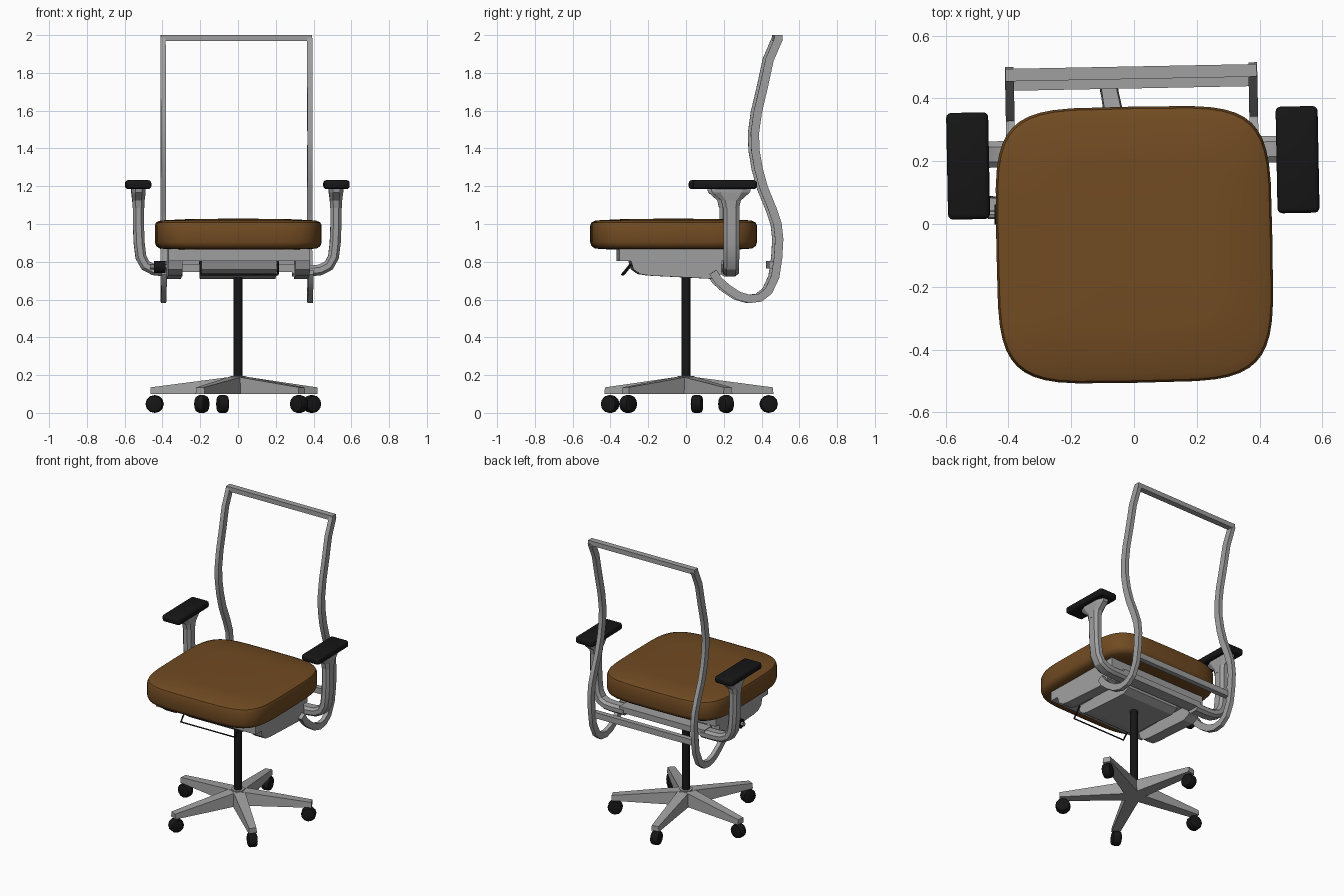
import bpy, bmesh, math
from mathutils import Vector, Matrix

if "Cube" in bpy.data.objects:
    bpy.data.objects.remove(bpy.data.objects["Cube"])


def material(name, color, rough=0.6):
    m = bpy.data.materials.new(name)
    m.use_nodes = True
    m.diffuse_color = color
    bsdf = m.node_tree.nodes["Principled BSDF"]
    bsdf.inputs["Base Color"].default_value = color
    bsdf.inputs["Roughness"].default_value = rough
    return m


GREY = material("grey metal", (0.35, 0.35, 0.35, 1))
BLACK = material("black plastic", (0.008, 0.008, 0.008, 1))
BROWN = material("brown fabric", (0.165, 0.07, 0.016, 1))

# The upper half is swivelled slightly on the post
SWIVEL = Matrix.Rotation(math.radians(1.1), 4, "Z")


def finish(name, bm, mat, matrix=SWIVEL, smooth=None):
    bmesh.ops.recalc_face_normals(bm, faces=bm.faces)
    bm.transform(matrix)
    me = bpy.data.meshes.new(name)
    bm.to_mesh(me)
    bm.free()
    me.materials.append(mat)
    ob = bpy.data.objects.new(name, me)
    bpy.context.collection.objects.link(ob)
    if smooth:
        bpy.ops.object.select_all(action="DESELECT")
        ob.select_set(True)
        bpy.context.view_layer.objects.active = ob
        bpy.ops.object.shade_smooth_by_angle(angle=math.radians(smooth))
    return ob


def loft(name, rings, mat, **kw):
    """Skin a list of equal-length rings of points and cap both ends."""
    bm = bmesh.new()
    loops = [[bm.verts.new(p) for p in ring] for ring in rings]
    for a, b in zip(loops, loops[1:]):
        for i in range(len(a)):
            j = (i + 1) % len(a)
            bm.faces.new((a[i], a[j], b[j], b[i]))
    bm.faces.new(loops[0])
    bm.faces.new(loops[-1])
    return finish(name, bm, mat, **kw)


def sweep(name, path, section, place, mat, **kw):
    """Carry a section (in-plane offset, sideways offset) along a planar path."""
    pts = [Vector(p) for p in path]
    rings = []
    for i, p in enumerate(pts):
        t = (pts[min(i + 1, len(pts) - 1)] - pts[max(i - 1, 0)]).normalized()
        n = Vector((-t.y, t.x))
        rings.append([place(*(p + n * a), b) for a, b in section])
    return loft(name, rings, mat, **kw)


def box(name, x, y, z, mat, bevel=0.0, upright_only=False, **kw):
    bm = bmesh.new()
    bmesh.ops.create_cube(bm, size=1)
    size = Vector((x[1] - x[0], y[1] - y[0], z[1] - z[0]))
    mid = Vector((sum(x), sum(y), sum(z))) / 2
    bm.transform(Matrix.Translation(mid) @ Matrix.Diagonal(size.to_4d()))
    if bevel:
        edges = [e for e in bm.edges if not upright_only
                 or abs(e.verts[0].co.z - e.verts[1].co.z) > 0.001]
        bmesh.ops.bevel(bm, geom=edges, offset=bevel, segments=3,
                        profile=0.5, affect="EDGES")
    return finish(name, bm, mat, **kw)


def cylinder(name, radius, length, matrix, mat, sides=16, bevel=0.0, **kw):
    bm = bmesh.new()
    bmesh.ops.create_cone(bm, cap_ends=True, segments=sides, radius1=radius,
                          radius2=radius, depth=length)
    if bevel:
        rims = [e for e in bm.edges
                if abs(e.verts[0].co.z - e.verts[1].co.z) < 0.001]
        bmesh.ops.bevel(bm, geom=rims, offset=bevel, segments=2,
                        profile=0.5, affect="EDGES")
    return finish(name, bm, mat, matrix=matrix, **kw)


# Five-legged base with casters
for i in range(5):
    turn = Matrix.Rotation(math.radians(28.5 + 72 * i), 4, "Z")
    rings = [[(r, -w, 0.1), (r, w, 0.1), (r, w * 0.85, h), (r, -w * 0.85, h)]
             for r, w, h in ((0, 0.045, 0.195), (0.465, 0.027, 0.135))]
    loft(f"base_leg_{i + 1}", rings, GREY, matrix=turn)
    axle = turn @ Matrix.Translation((0.445, 0, 0.047)) @ Matrix.Rotation(math.pi / 2, 4, "X")
    cylinder(f"caster_{i + 1}", 0.047, 0.058, axle, BLACK, sides=12, bevel=0.014, smooth=35)
cylinder("base_hub", 0.042, 0.095, Matrix.Translation((0, 0, 0.149)), GREY, sides=10)
cylinder("gas_post", 0.025, 0.54, Matrix.Translation((0, 0, 0.46)), BLACK, smooth=35)

# Seat cushion: rounded-square rings from underside to crown
def seat_ring(scale, z, count=48, power=2 / 4.8):
    ring = []
    for k in range(count):
        a = 2 * math.pi * k / count
        c, s = math.cos(a), math.sin(a)
        ring.append((0.44 * scale * math.copysign(abs(c) ** power, c),
                     0.44 * scale * math.copysign(abs(s) ** power, s) - 0.066, z))
    return ring


seat_profile = [(0.8, 0.866), (0.94, 0.87), (0.985, 0.884), (1, 0.905), (1, 0.99),
                (0.985, 1.008), (0.93, 1.019), (0.6, 1.026), (0.2, 1.028)]
loft("seat_cushion", [seat_ring(s, z) for s, z in seat_profile], BROWN, smooth=40)

# Seat plate and tilt mechanism
box("seat_plate", (-0.375, 0.375), (-0.36, 0.22), (0.805, 0.868), GREY)
side_profile = [(-0.3, 0.81), (-0.285, 0.76), (-0.25, 0.735), (-0.2, 0.727),
                (0.13, 0.71), (0.18, 0.735), (0.18, 0.81)]


def extrude_profile(name, x0, x1):
    loft(name, [[(x, y, z) for y, z in side_profile] for x in (x0, x1)], GREY)


extrude_profile("mechanism_box", -0.2, 0.2)
extrude_profile("left_side_beam", 0.3, 0.375)
extrude_profile("right_side_beam", -0.375, -0.3)
box("arm_cross_beam", (-0.32, 0.32), (0.19, 0.27), (0.745, 0.785), GREY)

# Wire release handle under the seat front
wire = bpy.data.curves.new("release_handle", "CURVE")
wire.dimensions = "3D"
wire.bevel_depth = 0.006
wire.bevel_resolution = 1
spline = wire.splines.new("POLY")
corners = [(-0.205, -0.28, 0.8), (-0.205, -0.335, 0.732),
           (0.205, -0.335, 0.732), (0.205, -0.28, 0.8)]
spline.points.add(len(corners) - 1)
for point, co in zip(spline.points, corners):
    point.co = (*co, 1)
wire.materials.append(BLACK)
wire.transform(SWIVEL)
bpy.context.collection.objects.link(bpy.data.objects.new("release_handle", wire))

# Tension knob on the right side
lie = Matrix.Rotation(math.pi / 2, 4, "Y")
cylinder("tension_knob", 0.032, 0.06, Matrix.Translation((-0.415, 0.03, 0.773)) @ lie,
         BLACK, sides=12, smooth=35)
cylinder("knob_shaft", 0.014, 0.11, Matrix.Translation((-0.41, 0.03, 0.773)) @ lie, GREY, sides=8)

# Back frame: two curved uprights looping under the seat, joined by bars
back_path = [(0.485, 1.985), (0.435, 1.87), (0.405, 1.73), (0.372, 1.59), (0.357, 1.48),
             (0.36, 1.39), (0.377, 1.29), (0.405, 1.19), (0.45, 1.08), (0.477, 1.0),
             (0.486, 0.92), (0.48, 0.82), (0.465, 0.72), (0.43, 0.645), (0.385, 0.61),
             (0.33, 0.603), (0.27, 0.62), (0.21, 0.66), (0.165, 0.7), (0.135, 0.745)]
bar = [(-0.022, -0.014), (0.022, -0.014), (0.022, 0.014), (-0.022, 0.014)]
# Arm parts share a chamfered tube section
tube = [(-0.029, -0.024), (-0.029, 0.024), (-0.014, 0.042), (0.014, 0.042),
        (0.029, 0.024), (0.029, -0.024), (0.014, -0.042), (-0.014, -0.042)]
arm_path = [(0.29, 0.752), (0.39, 0.752), (0.44, 0.757), (0.485, 0.78), (0.51, 0.825),
            (0.519, 0.9), (0.523, 1.0), (0.523, 1.1)]

for side, s in (("left", 1), ("right", -1)):
    sweep(f"{side}_back_upright", back_path, bar,
          lambda y, z, off: (s * 0.388 + off, y, z), GREY, smooth=20)
    sweep(f"{side}_arm_tube", arm_path, tube,
          lambda x, z, off: (s * x, 0.23 + off, z), GREY, smooth=25)
    flare = [[(s * 0.523 + a * w, 0.228 + b * d, z) for a, b in tube]
             for w, d, z in ((1.05, 1.02, 1.085), (1.12, 1.25, 1.125),
                             (1.3, 2.4, 1.168), (1.3, 2.5, 1.188))]
    loft(f"{side}_arm_bracket", flare, GREY)
    box(f"{side}_arm_pad", (s * 0.525 - 0.067, s * 0.525 + 0.067), (0.025, 0.365),
        (1.185, 1.232), BLACK, bevel=0.016, smooth=35)

box("back_top_bar", (-0.4, 0.4), (0.462, 0.502), (1.968, 2.0), GREY)
box("back_lower_bar", (-0.388, 0.388), (0.432, 0.466), (0.765, 0.805), GREY)
